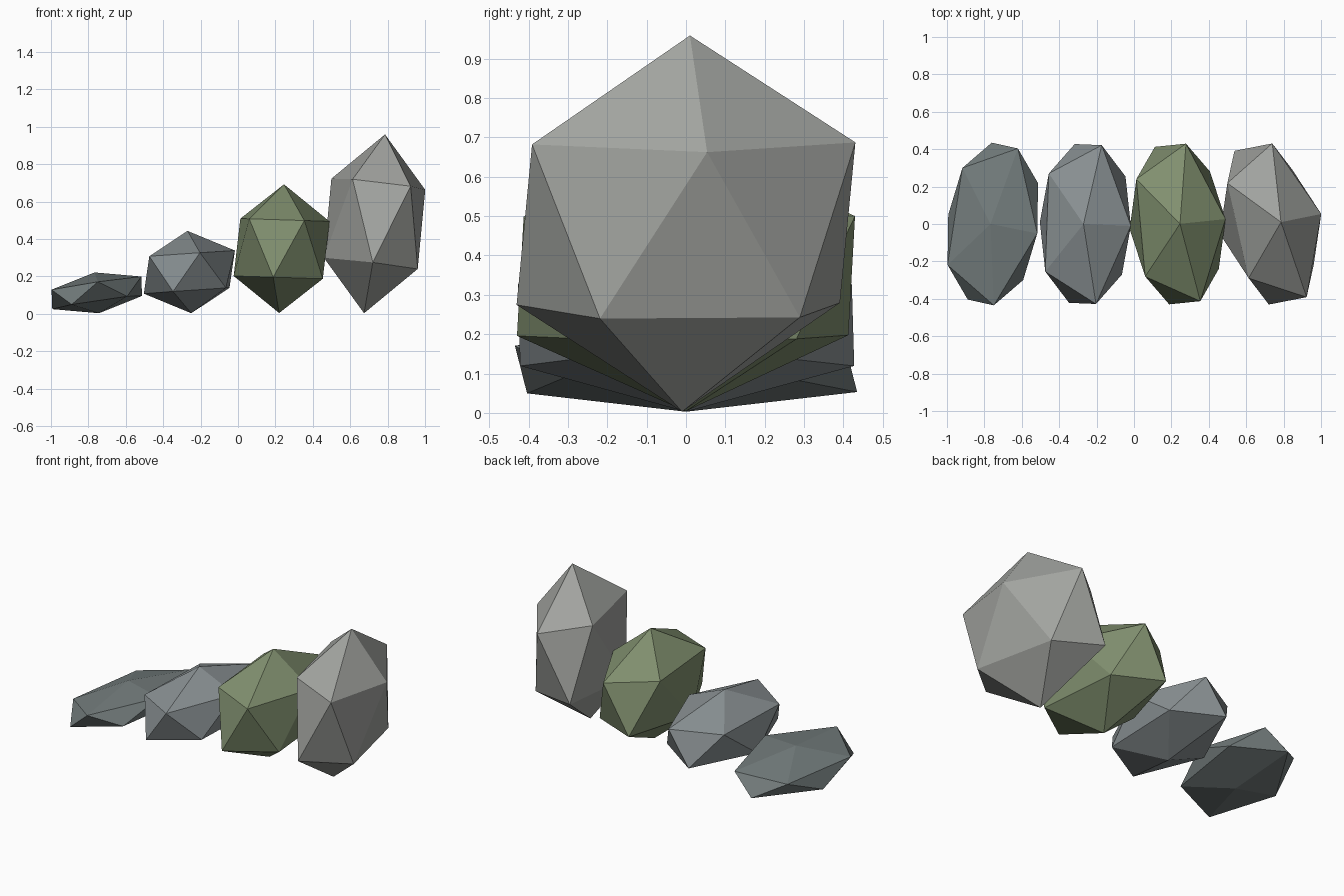
import bpy, bmesh
from mathutils import Matrix, Vector

if "Cube" in bpy.data.objects:
    bpy.data.objects.remove(bpy.data.objects["Cube"])


def rock(name, centre, ax, ay, az, color):
    """Low-poly boulder: icosahedron stretched and tilted along three axes."""
    m = Matrix((ax, ay, az)).transposed().to_4x4()
    m.translation = Vector(centre)
    bm = bmesh.new()
    bmesh.ops.create_icosphere(bm, subdivisions=1, radius=1, matrix=m)
    bmesh.ops.recalc_face_normals(bm, faces=bm.faces)
    mesh = bpy.data.meshes.new(name)
    bm.to_mesh(mesh)
    bm.free()
    mat = bpy.data.materials.new(name + "_stone")
    mat.diffuse_color = (*color, 1)
    mat.use_nodes = True
    mat.node_tree.nodes["Principled BSDF"].inputs["Base Color"].default_value = mat.diffuse_color
    mesh.materials.append(mat)
    bpy.context.collection.objects.link(bpy.data.objects.new(name, mesh))


# Four rocks in a row, from flat pebble to tall boulder
rock("flat_rock", (-.755, 0, .112),
     (.272, -.056, .043), (.0755, .493, .002), (-.012, 0, .109), (.17, .20, .20))
rock("small_rock", (-.26, 0, .223),
     (.277, -.011, .019), (.018, .499, 0), (-.01, 0, .22), (.25, .28, .29))
rock("mossy_rock", (.233, 0, .348),
     (.28, .029, -.009), (-.045, .495, .001), (.013, .001, .344), (.22, .28, .16))
rock("tall_rock", (.73, 0, .481),
     (.275, .055, -.036), (-.108, .483, .003), (.056, .01, .478), (.36, .37, .35))
